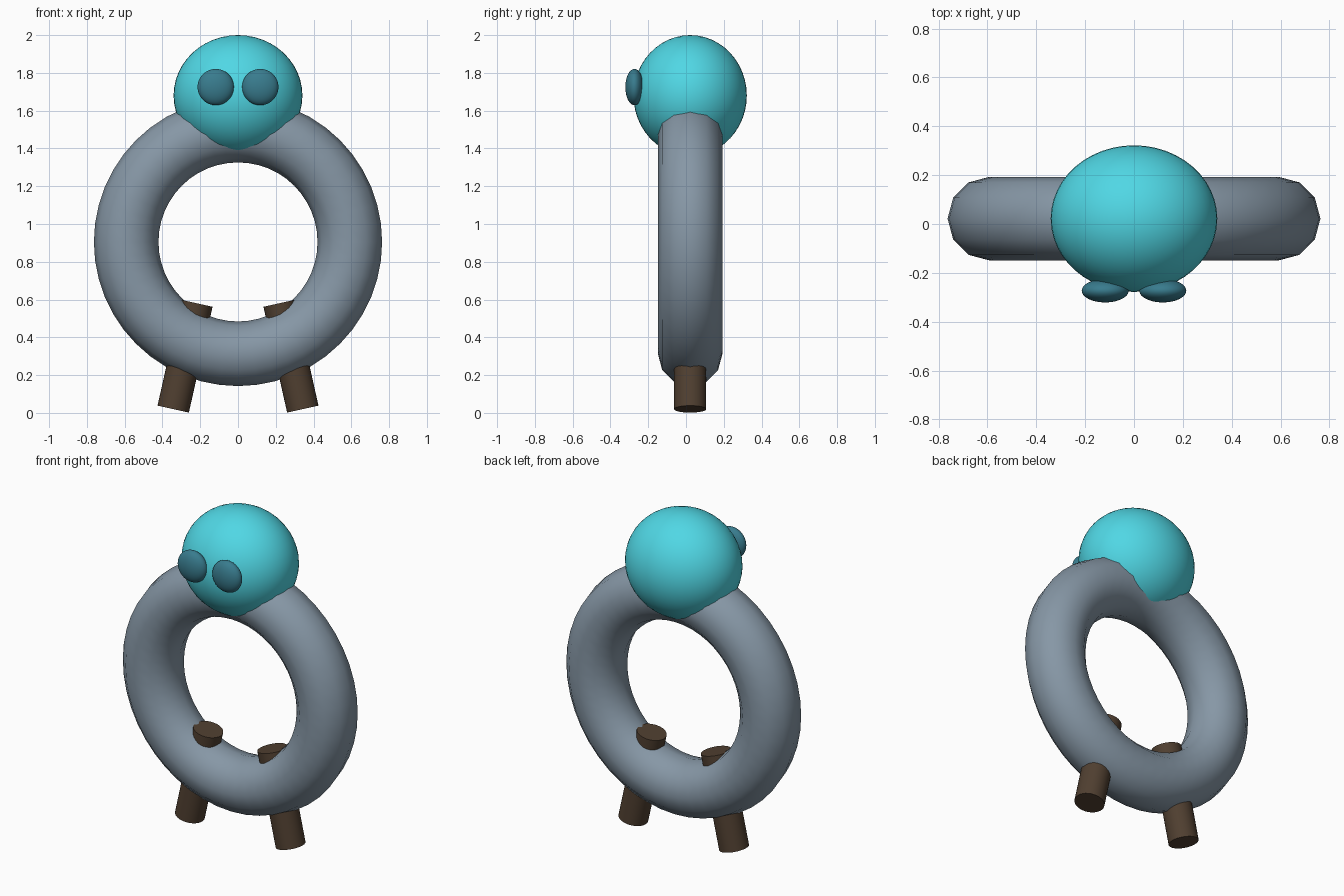
import bpy
from math import radians, sin, cos

if "Cube" in bpy.data.objects:
    bpy.data.objects.remove(bpy.data.objects["Cube"])

CY = 0.022  # shared depth centre of body, head and legs


def material(name, rgb):
    m = bpy.data.materials.new(name)
    m.diffuse_color = (*rgb, 1)
    m.use_nodes = True
    m.node_tree.nodes["Principled BSDF"].inputs["Base Color"].default_value = m.diffuse_color
    return m


GREY = material("slate", (0.24, 0.31, 0.38))
TEAL = material("turquoise", (0.08, 0.68, 0.78))
DARK = material("dark_teal", (0.04, 0.20, 0.27))
BROWN = material("brown", (0.08, 0.05, 0.03))


def finish(name, mat, angle=40):
    ob = bpy.context.object
    ob.name = name
    ob.data.materials.append(mat)
    bpy.ops.object.shade_smooth_by_angle(angle=radians(angle))
    return ob


def ball(name, centre, radii, mat):
    bpy.ops.mesh.primitive_uv_sphere_add(segments=48, ring_count=24, radius=1, location=centre)
    bpy.context.object.scale = radii
    bpy.ops.object.transform_apply(location=False, rotation=False, scale=True)
    return finish(name, mat)


# Upright ring body
bpy.ops.mesh.primitive_torus_add(major_segments=48, minor_segments=12,
                                 major_radius=0.592, minor_radius=0.171,
                                 location=(0, CY, 0.905), rotation=(radians(90), 0, 0))
finish("ring_body", GREY)

# Head
ball("head", (0, CY, 1.68), (0.341, 0.30, 0.32), TEAL)

# Eyes and splayed legs, one per side
tilt, length = radians(12.6), 0.574
for side, s in (("left", -1), ("right", 1)):
    ball(side + "_eye", (s * 0.118, -0.273, 1.725), (0.096, 0.048, 0.096), DARK)
    x = 0.343 - sin(tilt) * length / 2
    z = 0.020 + cos(tilt) * length / 2
    bpy.ops.mesh.primitive_cylinder_add(vertices=32, radius=0.085, depth=length,
                                        location=(s * x, CY, z), rotation=(0, -s * tilt, 0))
    finish(side + "_leg", BROWN)
